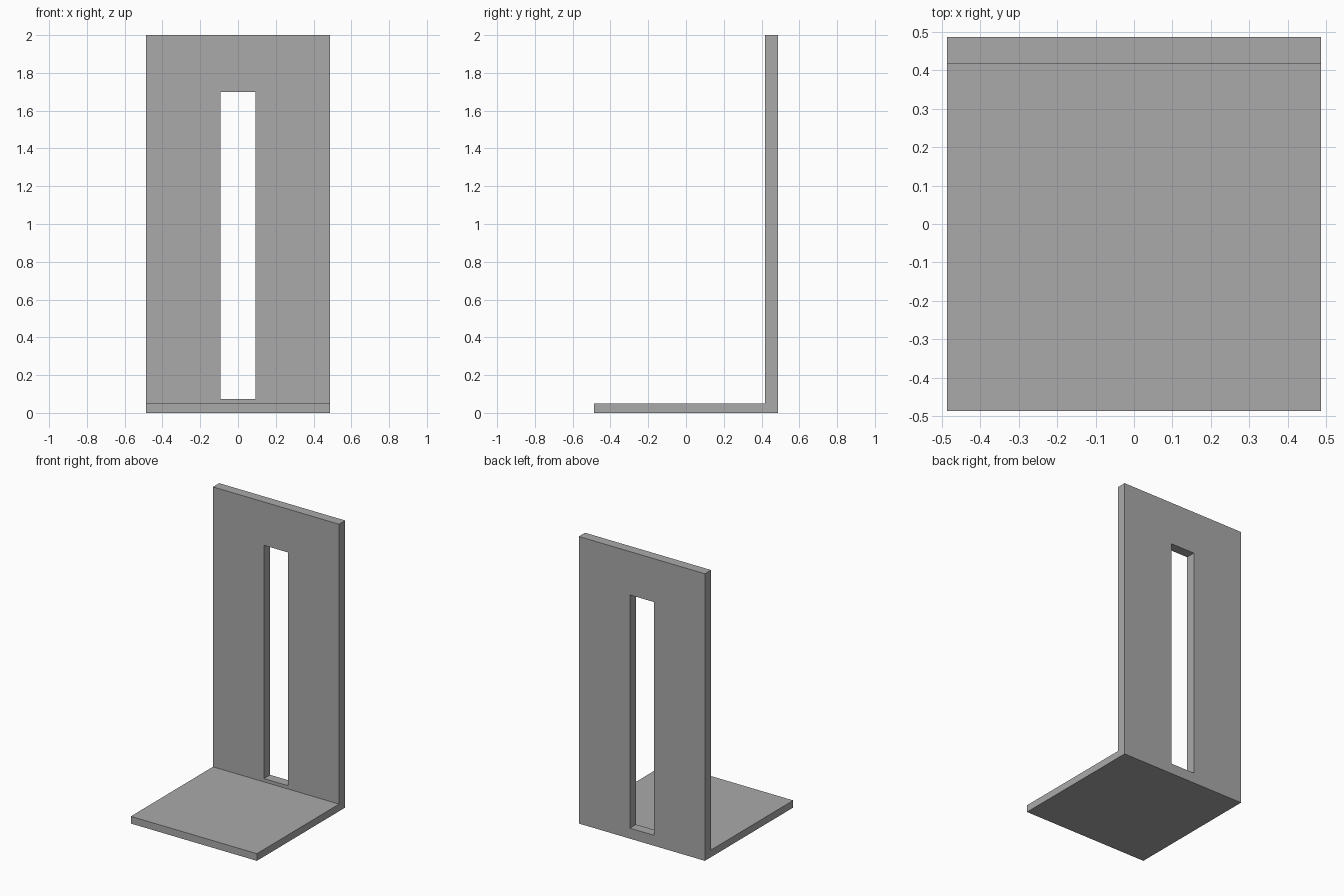
import bpy
import bmesh

cube = bpy.data.objects.get("Cube")
if cube:
    bpy.data.objects.remove(cube, do_unlink=True)

HALF = 0.486          # half of the width and depth
HEIGHT = 2.0
INNER_Y = 0.418       # front face of the upright plate
BASE_TOP = 0.05
SLOT_HALF = 0.093
SLOT_LOW, SLOT_HIGH = 0.073, 1.698

grey = bpy.data.materials.new("plain grey")
grey.use_nodes = True
colour = (0.4, 0.4, 0.4, 1)
grey.diffuse_color = colour
grey.node_tree.nodes["Principled BSDF"].inputs["Base Color"].default_value = colour


def extrude_profile(name, profile, half_width):
    """Extrude a side profile of (y, z) points along x."""
    bm = bmesh.new()
    face = bm.faces.new([bm.verts.new((-half_width, y, z)) for y, z in profile])
    result = bmesh.ops.extrude_face_region(bm, geom=[face])
    moved = [v for v in result["geom"] if isinstance(v, bmesh.types.BMVert)]
    bmesh.ops.translate(bm, verts=moved, vec=(2 * half_width, 0, 0))
    bmesh.ops.recalc_face_normals(bm, faces=bm.faces)
    mesh = bpy.data.meshes.new(name)
    bm.to_mesh(mesh)
    bm.free()
    mesh.materials.append(grey)
    obj = bpy.data.objects.new(name, mesh)
    bpy.context.collection.objects.link(obj)
    return obj


# L-shaped bracket: base plate and upright plate in one piece
bracket = extrude_profile("angle_bracket", [
    (-HALF, 0), (HALF, 0), (HALF, HEIGHT),
    (INNER_Y, HEIGHT), (INNER_Y, BASE_TOP), (-HALF, BASE_TOP)], HALF)

# Long slot through the upright plate
cutter = extrude_profile("slot_cutter", [
    (INNER_Y - 0.1, SLOT_LOW), (HALF + 0.1, SLOT_LOW),
    (HALF + 0.1, SLOT_HIGH), (INNER_Y - 0.1, SLOT_HIGH)], SLOT_HALF)
cutter.hide_render = True
cutter.hide_set(True)
cutter.display_type = 'WIRE'

slot = bracket.modifiers.new("slot", 'BOOLEAN')
slot.operation = 'DIFFERENCE'
slot.solver = 'EXACT'
slot.object = cutter
